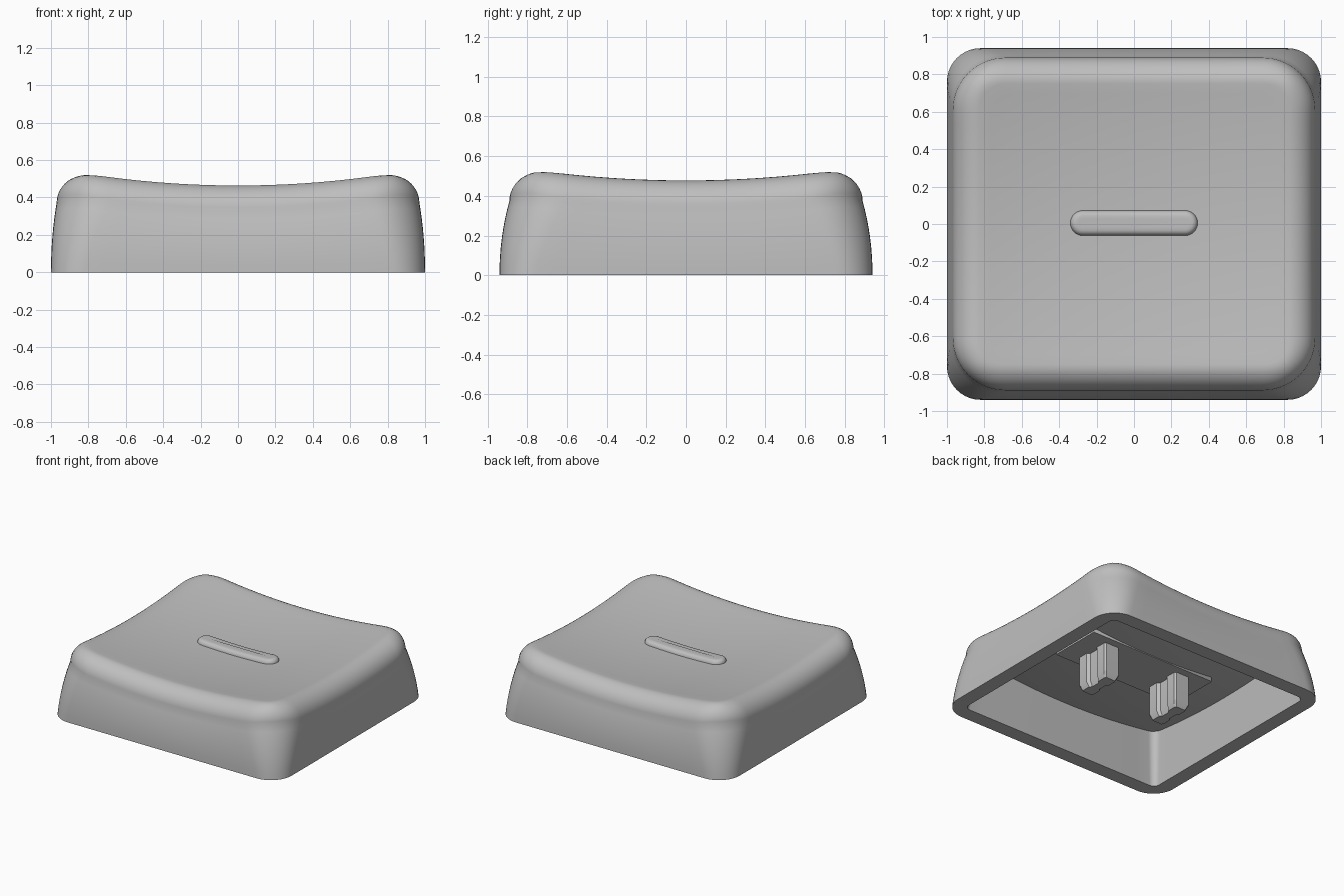
import bpy
import bmesh
from math import sin, cos, pi

cube = bpy.data.objects.get("Cube")
if cube:
    bpy.data.objects.remove(cube, do_unlink=True)

grey = bpy.data.materials.new("mid_grey")
grey.use_nodes = True
colour = (0.52, 0.52, 0.52, 1)
grey.diffuse_color = colour
grey.node_tree.nodes["Principled BSDF"].inputs["Base Color"].default_value = colour


def dish(x, y):
    """Height of the hollowed top surface."""
    x, y = min(abs(x), 0.83), min(abs(y), 0.77)
    return 0.412 + 0.095 * x * x + 0.09 * y * y


def outline(hx, hy, r, arc=10, side=16):
    """Rounded rectangle with evenly divided straight sides."""
    corners = []
    for q, (sx, sy) in enumerate([(1, 1), (-1, 1), (-1, -1), (1, -1)]):
        cx, cy = sx * (hx - r), sy * (hy - r)
        corners.append([(cx + r * cos((q + i / arc) * pi / 2),
                         cy + r * sin((q + i / arc) * pi / 2)) for i in range(arc + 1)])
    pts = []
    for q, corner in enumerate(corners):
        a, b = corner[-1], corners[(q + 1) % 4][0]
        pts += corner
        pts += [(a[0] + (b[0] - a[0]) * i / side, a[1] + (b[1] - a[1]) * i / side)
                for i in range(1, side)]
    return pts


def loft(name, rings):
    """Skin a list of equal rings of 3D points and close both ends."""
    bm = bmesh.new()
    loops = [[bm.verts.new(p) for p in ring] for ring in rings]
    n = len(loops[0])
    for lo, hi in zip(loops, loops[1:]):
        for i in range(n):
            j = (i + 1) % n
            bm.faces.new((lo[i], lo[j], hi[j], hi[i]))
    bm.faces.new(loops[0])
    bm.faces.new(loops[-1])
    bmesh.ops.recalc_face_normals(bm, faces=bm.faces)
    mesh = bpy.data.meshes.new(name)
    bm.to_mesh(mesh)
    bm.free()
    obj = bpy.data.objects.new(name, mesh)
    bpy.context.collection.objects.link(obj)
    mesh.materials.append(grey)
    bpy.ops.object.select_all(action='DESELECT')
    obj.select_set(True)
    bpy.context.view_layer.objects.active = obj
    bpy.ops.object.shade_smooth_by_angle(angle=pi / 6)
    return obj


def spread(pts, drop, steps=14):
    """Concentric rings running in to the centre along the dish."""
    scales = [1 - i / steps for i in range(1, steps)] + [0.02]
    return [[(x * s, y * s, dish(x * s, y * s) - drop) for x, y in pts] for s in scales]


# Cap shell: outer walls, rounded shoulder, dished top, hollow underside
FILLET, THICK = 0.14, 0.12
wall_top = 0.37
shell = []
for i in range(9):
    t = i / 8
    z = t * wall_top
    pts = outline(1 - 0.22 * z * z, 0.94 - 0.36 * z * z, 0.18 + 0.1 * t)
    shell.append([(x, y, t * (dish(x, y) - FILLET)) for x, y in pts])
hx, hy = 1 - 0.22 * wall_top ** 2, 0.94 - 0.36 * wall_top ** 2
for i in range(1, 11):
    a = i / 10 * pi / 2
    inset = FILLET * (1 - cos(a))
    pts = outline(hx - inset, hy - inset, 0.28 - inset)
    shell.append([(x, y, dish(x, y) - FILLET * (1 - sin(a))) for x, y in pts])
shell += spread(pts, 0)

rim = [(x, y, 0) for x, y in outline(0.885, 0.825, 0.05)]
ceiling_pts = outline(0.84, 0.77, 0.06)
ceiling = [(x, y, dish(x, y) - THICK) for x, y in ceiling_pts]
inside = [rim, ceiling] + spread(ceiling_pts, THICK)
loft("cap_shell", inside[::-1] + shell)

# Raised homing bar following the dish
bar = []
for inset, height in [(0, -0.02), (0, 0.004), (0.006, 0.018), (0.016, 0.027),
                      (0.028, 0.031), (0.045, 0.031), (0.066, 0.031)]:
    half = 0.067 - inset
    pts = outline(0.34 - inset, half, half * 0.99, arc=8, side=12)
    bar.append([(x, y + 0.005, dish(x, y) + height) for x, y in pts])
loft("homing_bar", bar)

# Flat mounting pad under the top
pad = outline(0.55, 0.21, 0.01, arc=2, side=2)
loft("mounting_pad", [[(x, y, z) for x, y in pad] for z in (0.29, 0.335)])

# Two waisted stems with tapered tips
quarter = [(0.068, 0.06), (0.068, 0.135), (0.056, 0.15)]
right = [(0.045, 0.04)] + quarter
half = [(x, -y) for x, y in right[::-1]] + right
section = half + [(-x, -y) for x, y in half]
for name, cx in (("left_stem", 0.326), ("right_stem", -0.326)):
    loft(name, [[(cx + x * sx, y * sy, z) for x, y in section]
                for z, sx, sy in [(0.31, 1, 1), (0.065, 1, 1), (0.02, 0.7, 0.87)]])
